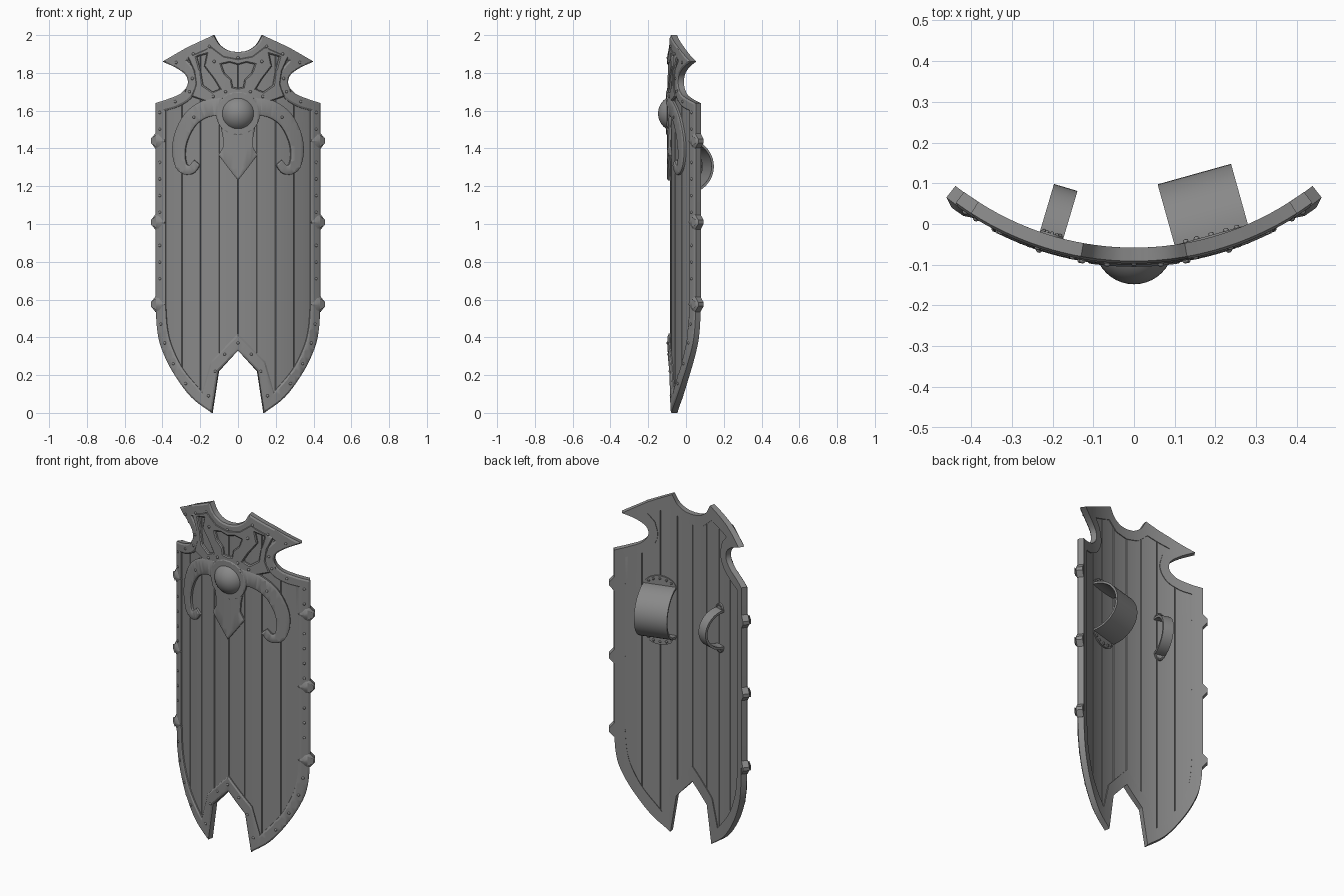
import bpy, bmesh, math
from mathutils import Vector, Matrix

if "Cube" in bpy.data.objects:
    bpy.data.objects.remove(bpy.data.objects["Cube"])

R, CY = 0.744, 0.647         # front radius of the curved body and its axis in y
STEEL = bpy.data.materials.new("dark_grey")
STEEL.diffuse_color = (0.25, 0.25, 0.25, 1)
STEEL.use_nodes = True
STEEL.node_tree.nodes["Principled BSDF"].inputs["Base Color"].default_value = STEEL.diffuse_color


def bend(x, d, z):
    t = math.asin(max(-1, min(1, x / (R - 0.006))))
    return Vector(((R - d) * math.sin(t), CY - (R - d) * math.cos(t), z))


def finish(bm, name, angle=32):
    bmesh.ops.recalc_face_normals(bm, faces=bm.faces[:])
    me = bpy.data.meshes.new(name)
    bm.to_mesh(me)
    bm.free()
    me.materials.append(STEEL)
    ob = bpy.data.objects.new(name, me)
    bpy.context.collection.objects.link(ob)
    bpy.ops.object.select_all(action='DESELECT')
    ob.select_set(True)
    bpy.context.view_layer.objects.active = ob
    bpy.ops.object.shade_smooth_by_angle(angle=math.radians(angle))


def spline(pts, n=5):
    p = [Vector(q) for q in pts]
    p = [2 * p[0] - p[1]] + p + [2 * p[-1] - p[-2]]
    out = []
    for a, b, c, d in zip(p, p[1:], p[2:], p[3:]):
        for k in range(n):
            t = k / n
            out.append(0.5 * (2 * b + (c - a) * t + (2 * a - 5 * b + 4 * c - d) * t * t
                              + (3 * b - a - 3 * c + d) * t ** 3))
    return [tuple(v) for v in out] + [tuple(p[-2])]


def mirrored(half):
    return half + [(-x, z) for x, z in reversed(half) if abs(x) > 1e-6]


def plate(name, loops, d0, d1, lip=0.008, rise=0.005, seams=()):
    """Flat outline (with holes) -> thick chamfered plate -> bent round the body."""
    bm = bmesh.new()
    for loop in loops:
        vs = [bm.verts.new((x, d1, z)) for x, z in loop]
        for a, b in zip(vs, vs[1:] + vs[:1]):
            bm.edges.new((a, b))
    bmesh.ops.remove_doubles(bm, verts=bm.verts[:], dist=1e-5)
    bmesh.ops.triangle_fill(bm, edges=bm.edges[:], use_beauty=True, normal=(0, -1, 0))
    cuts = [i * 0.025 for i in range(-18, 19)]
    cuts += [s + o for s in seams for o in (-0.0025, 0.0025)]
    for c in cuts:
        bmesh.ops.bisect_plane(bm, geom=bm.verts[:] + bm.edges[:] + bm.faces[:], dist=1e-5,
                               plane_co=(c, 0, 0), plane_no=(1, 0, 0))
    ext = bmesh.ops.extrude_face_region(bm, geom=bm.faces[:], use_keep_orig=True)['geom']
    for v in ext:
        if isinstance(v, bmesh.types.BMVert):
            v.co.y = d0
    bmesh.ops.recalc_face_normals(bm, faces=bm.faces[:])
    if lip:
        front = [f for f in bm.faces if all(abs(v.co.y - d0) < 1e-6 for v in f.verts)]
        bmesh.ops.inset_region(bm, faces=front, thickness=lip, use_even_offset=True)
        for v in {v for f in front for v in f.verts}:
            v.co.y = d0 - rise
    mid = (d0 + d1) / 2
    for v in bm.verts:
        x, d, z = v.co
        if any(abs(x - s) < 1e-4 for s in seams):
            d = mid + (d - mid) * 0.6
        v.co = bend(x, d, z)
    finish(bm, name)


def ribbon(pts, w0, w1):
    p = [Vector(q) for q in spline(pts)]
    left, right = [], []
    for i, c in enumerate(p):
        t = (p[min(i + 1, len(p) - 1)] - p[max(i - 1, 0)]).normalized()
        n = Vector((-t.y, t.x)) * (w0 + (w1 - w0) * i / (len(p) - 1)) / 2
        left.append(tuple(c + n))
        right.append(tuple(c - n))
    return left + right[::-1]


# Rim, with the horned top and the forked foot
outer = (spline([(0, 1.91), (0.05, 1.918), (0.098, 1.948), (0.13, 2.0)])
         + [(0.27, 1.935)]
         + spline([(0.40, 1.86), (0.325, 1.825), (0.275, 1.785), (0.268, 1.735),
                   (0.305, 1.69), (0.37, 1.662), (0.437, 1.64)])
         + spline([(0.437, 0.58), (0.428, 0.44), (0.405, 0.34), (0.345, 0.215),
                   (0.25, 0.085), (0.14, 0.0)])
         + [(0.105, 0.22), (0, 0.33)])
inner = ([(0, 1.85), (0.08, 1.865), (0.14, 1.915), (0.27, 1.865)]
         + spline([(0.23, 1.82), (0.215, 1.74), (0.25, 1.665), (0.32, 1.62), (0.385, 1.60)])
         + spline([(0.385, 0.58), (0.375, 0.45), (0.35, 0.35), (0.29, 0.23), (0.19, 0.11)])
         + [(0.145, 0.27), (0, 0.42)])
plate("rim", [mirrored(outer), mirrored(inner)], 0.006, 0.039, 0.009, 0.006)

# Wooden planks with grooves front and back
panel = [(x * 1.03 + (0.005 if 1.7 < z < 1.87 and x > 0.2 else 0),
          z if 1.7 < z < 1.87 and x > 0.2 else 1 + (z - 1) * 1.03) for x, z in inner]
plate("planks", [mirrored(panel)], 0.012, 0.034, lip=0,
      seams=[i * 0.1 for i in range(-3, 4)])

# Emblem on the front: pierced top plate, boss ring, pendant and curled tendrils
top_plate = ([(0, 1.875), (0.075, 1.89), (0.14, 1.94), (0.265, 1.885), (0.232, 1.81),
              (0.222, 1.74), (0.245, 1.675), (0.16, 1.645), (0.08, 1.56), (0, 1.56)])
funnel = [(0, 1.843), (0.045, 1.855), (0.088, 1.845), (0.072, 1.80), (0.035, 1.765),
          (0.028, 1.725), (0, 1.72)]
slot = [(0.218, 1.885), (0.165, 1.90), (0.178, 1.835), (0.125, 1.765), (0.095, 1.715),
        (0.135, 1.70), (0.185, 1.735), (0.198, 1.81)]
plate("emblem_top_plate", [mirrored(top_plate), mirrored(funnel), slot,
                           [(-x, z) for x, z in slot]], 0.002, 0.015, 0.006)
ring = [(0.115 * math.cos(a), 1.585 + 0.115 * math.sin(a))
        for a in (i * math.tau / 40 for i in range(40))]
plate("boss_ring", [ring], -0.003, 0.015)
pendant = [(0, 1.51), (0.09, 1.51), (0.08, 1.46), (0.077, 1.41), (0.103, 1.365),
           (0.05, 1.295), (0, 1.23)]
plate("emblem_pendant", [mirrored(pendant)], 0.001, 0.015)
curl = [(0.07, 1.625), (0.17, 1.61), (0.25, 1.555), (0.30, 1.46),
        (0.312, 1.37), (0.293, 1.30), (0.25, 1.288), (0.215, 1.325)]
for s, side in ((1, "right"), (-1, "left")):
    plate(f"emblem_tendril_{side}", [ribbon([(s * x, z) for x, z in curl], 0.1, 0.04)], 0.0, 0.015)

# Domed boss
bm = bmesh.new()
bmesh.ops.create_uvsphere(bm, u_segments=40, v_segments=24, radius=0.097,
                          matrix=Matrix.Translation((0, -0.051, 1.585)))
bmesh.ops.bisect_plane(bm, geom=bm.verts[:] + bm.edges[:] + bm.faces[:],
                       plane_co=(0, -0.08, 0), plane_no=(0, 1, 0), clear_outer=True)
finish(bm, "boss")

# Pointed clamps on the side rims
for i, z in enumerate((1.44, 1.01, 0.575)):
    for s in (1, -1):
        shape = [(0.383, 0), (0.415, 0.036), (0.436, 0.04), (0.458, 0.01),
                 (0.458, -0.01), (0.436, -0.04), (0.415, -0.036)]
        plate(f"clamp_{i}_{'right' if s > 0 else 'left'}",
              [[(s * x, z + dz) for x, dz in shape]], 0.002, 0.038, 0.02, 0.012)

# Rivets round the rim and on the emblem
rim_spots = [(0.411, 1.59 - 0.088 * i) for i in range(12)
             if min(abs(1.59 - 0.088 * i - z) for z in (1.44, 1.01, 0.575)) > 0.05]
rim_spots += [(0.405, 0.47), (0.385, 0.37), (0.34, 0.26), (0.275, 0.155), (0.155, 0.09),
              (0.12, 0.22), (0.07, 0.31), (0, 0.37), (0, 1.88), (0.15, 1.94),
              (0.235, 1.90), (0.325, 1.855), (0.24, 1.77), (0.255, 1.70), (0.33, 1.648)]
emblem_spots = [(0.065, 1.70), (0.125, 1.86), (0.13, 1.675), (0.23, 1.565)]
bm = bmesh.new()
for spots, d in ((rim_spots, 0.002), (emblem_spots, -0.003)):
    for x, z in spots:
        for s in ((1, -1) if x else (1,)):
            bmesh.ops.create_uvsphere(bm, u_segments=10, v_segments=6, radius=0.008,
                                      matrix=Matrix.Translation(bend(s * x, d, z)))
finish(bm, "rivets", 60)


# Arm strap and hand grip on the back
def prism(bm, pts, vec):
    f = bm.faces.new([bm.verts.new(p) for p in pts])
    ext = bmesh.ops.extrude_face_region(bm, geom=[f], use_keep_orig=True)['geom']
    bmesh.ops.translate(bm, vec=vec, verts=[v for v in ext if isinstance(v, bmesh.types.BMVert)])


def strap(name, x0, width, rz, rn, flange, thick):
    bm = bmesh.new()
    arc = [math.pi * i / 24 for i in range(25)]
    prof = [(rn * math.sin(a), rz * math.cos(a)) for a in arc]
    prof += [((rn - thick) * math.sin(a), (rz - thick) * math.cos(a)) for a in reversed(arc)]
    prism(bm, [(-width / 2, n, z) for n, z in prof], (width, 0, 0))
    for s in (1, -1):
        base = s * (rz - thick)
        prism(bm, [(width / 2 * math.cos(a), -0.004, base + s * flange * math.sin(a))
                   for a in arc], (0, 0.012, 0))
        for k in range(1, 6):
            a = math.pi * k / 6
            pos = (width * 0.4 * math.cos(a), 0.008, base + s * (0.01 + flange * 0.6 * math.sin(a)))
            bmesh.ops.create_uvsphere(bm, u_segments=8, v_segments=6, radius=0.004 + 0.02 * width,
                                      matrix=Matrix.Translation(pos))
    t = math.asin(x0 / R)
    m = Matrix(((math.cos(t), -math.sin(t), 0), (math.sin(t), math.cos(t), 0), (0, 0, 1))).to_4x4()
    bm.transform(Matrix.Translation(bend(x0, 0.036, 1.305)) @ m)
    finish(bm, name)


strap("arm_strap", 0.2, 0.187, 0.15, 0.163, 0.065, 0.012)
strap("hand_grip", -0.212, 0.06, 0.115, 0.126, 0.045, 0.014)
